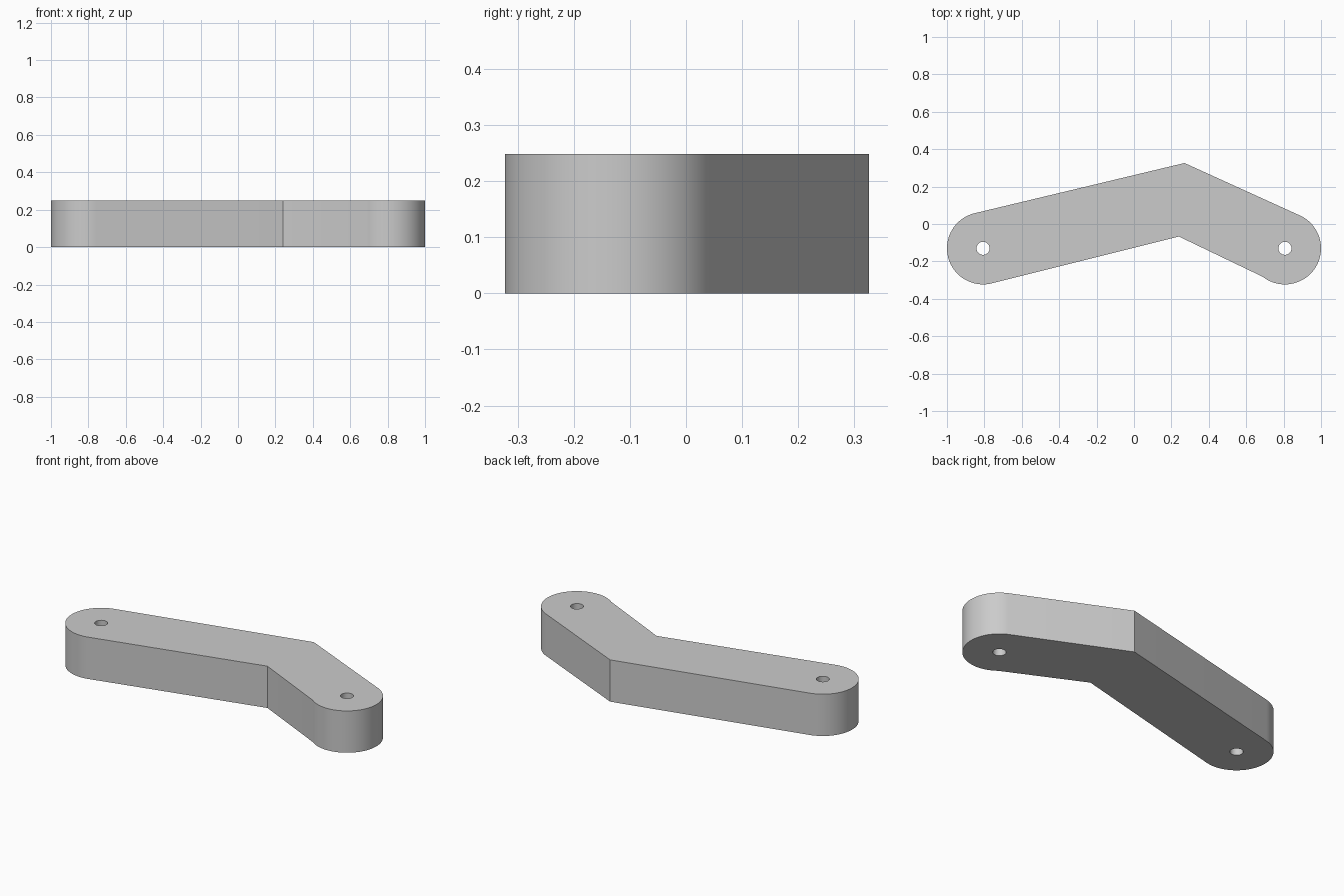
import bpy
import bmesh
from math import cos, sin, radians
from mathutils import Vector

cube = bpy.data.objects.get("Cube")
if cube:
    bpy.data.objects.remove(cube, do_unlink=True)

THICKNESS = 0.248
END_RADIUS = 0.193
HOLE_RADIUS = 0.035
LEFT_PIVOT = Vector((0.807, -0.13, 0))
RIGHT_PIVOT = Vector((-0.807, -0.13, 0))


def arc(centre, radius, start, end, steps):
    """Points along an arc, angles in degrees."""
    angles = [radians(start + (end - start) * i / steps) for i in range(steps + 1)]
    return [centre + Vector((cos(a), sin(a), 0)) * radius for a in angles]


def add_loop(bm, points):
    verts = [bm.verts.new(p) for p in points]
    for a, b in zip(verts, verts[1:] + verts[:1]):
        bm.edges.new((a, b))


# Bent outline: rounded end, outer corner, rounded end, inner corner
outline = arc(LEFT_PIVOT, END_RADIUS, -128, 64, 40)
outline.append(Vector((0.27, 0.326, 0)))
outline += arc(RIGHT_PIVOT, END_RADIUS, 103.8, 283.8, 40)
outline.append(Vector((0.24, -0.067, 0)))

# Flat plate with a pivot hole at each end
bm = bmesh.new()
add_loop(bm, outline)
for pivot in (LEFT_PIVOT, RIGHT_PIVOT):
    add_loop(bm, arc(pivot, HOLE_RADIUS, 0, 360, 32)[:-1])
bmesh.ops.triangle_fill(bm, use_beauty=True, edges=bm.edges[:], normal=(0, 0, 1))

# Thicken the plate upwards
result = bmesh.ops.extrude_face_region(bm, geom=bm.faces[:], use_keep_orig=True)
top = [v for v in result["geom"] if isinstance(v, bmesh.types.BMVert)]
bmesh.ops.translate(bm, verts=top, vec=(0, 0, THICKNESS))
bmesh.ops.recalc_face_normals(bm, faces=bm.faces[:])

mesh = bpy.data.meshes.new("bent_lever_arm")
bm.to_mesh(mesh)
bm.free()
arm = bpy.data.objects.new("bent_lever_arm", mesh)
bpy.context.collection.objects.link(arm)

# Plain grey finish
grey = bpy.data.materials.new("light_grey")
grey.use_nodes = True
colour = (0.6, 0.6, 0.6, 1)
grey.diffuse_color = colour
grey.node_tree.nodes["Principled BSDF"].inputs["Base Color"].default_value = colour
mesh.materials.append(grey)

# Smooth rounded ends with crisp rims and corners
bpy.ops.object.select_all(action="DESELECT")
arm.select_set(True)
bpy.context.view_layer.objects.active = arm
bpy.ops.object.shade_smooth_by_angle(angle=radians(15))
